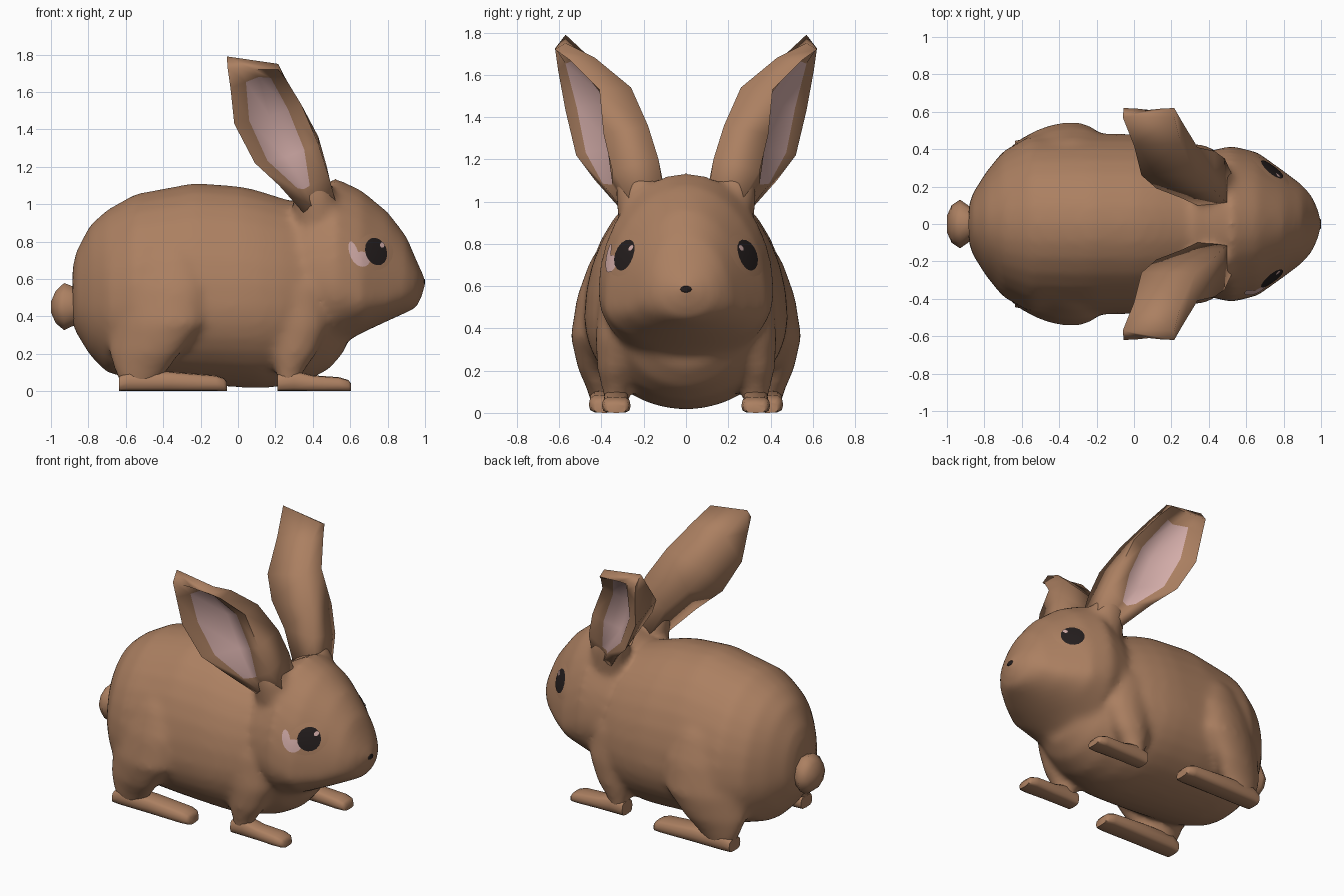
import bpy, bmesh, math
from mathutils import Vector
from mathutils.bvhtree import BVHTree

if "Cube" in bpy.data.objects:
    bpy.data.objects.remove(bpy.data.objects["Cube"])


def material(name, rgb):
    m = bpy.data.materials.new(name)
    m.diffuse_color = (*rgb, 1)
    m.use_nodes = True
    m.node_tree.nodes["Principled BSDF"].inputs["Base Color"].default_value = m.diffuse_color
    return m


FUR = material("brown fur", (0.41, 0.215, 0.12))
PINK = material("pale pink", (0.66, 0.42, 0.40))
DARK = material("dark eye", (0.018, 0.013, 0.013))


def finish(name, bm, mats, angle=50, recalc=True):
    if recalc:
        bmesh.ops.recalc_face_normals(bm, faces=bm.faces)
    me = bpy.data.meshes.new(name)
    bm.to_mesh(me)
    bm.free()
    for m in mats:
        me.materials.append(m)
    me.shade_smooth()
    me.set_sharp_from_angle(angle=math.radians(angle))
    ob = bpy.data.objects.new(name, me)
    bpy.context.collection.objects.link(ob)
    return ob


def skin(bm, rings, rule=None):
    """Skin a list of equal-length point rings and cap both ends."""
    rows = [[bm.verts.new(p) for p in r] for r in rings]
    n = len(rows[0])
    for i in range(len(rows) - 1):
        for k in range(n):
            j = (k + 1) % n
            f = bm.faces.new((rows[i][k], rows[i][j], rows[i + 1][j], rows[i + 1][k]))
            if rule:
                f.material_index = rule(i, k)
    bm.faces.new(rows[0])
    bm.faces.new(rows[-1])


def loft(name, rings, mats=(FUR,), rule=None, angle=50):
    bm = bmesh.new()
    skin(bm, rings, rule)
    return finish(name, bm, mats, angle)


def spow(v, p):
    return math.copysign(abs(v) ** p, v)


def ring_x(x, top, bot, w, zm, yc=0, p=1.0, n=32):
    """Cross-section across x, widest at height zm."""
    pts = []
    for k in range(n):
        a = 2 * math.pi * k / n
        c, s = spow(math.cos(a), p), spow(math.sin(a), p)
        pts.append((x, yc + w * c, zm + (top - zm if s > 0 else zm - bot) * s))
    return pts


def ring_z(z, xc, rx, yc, ry, slant=0.0, n=20):
    """Horizontal oval; slant turns its rear end toward the middle."""
    return [(xc + rx * math.cos(2 * math.pi * k / n),
             yc + ry * math.sin(2 * math.pi * k / n)
             + slant * rx * math.cos(2 * math.pi * k / n), z) for k in range(n)]


def mirror(ring, side):
    return [(x, y * side, z) for x, y, z in ring]


# sections: x, top, bottom, half width, height of widest point
torso = [(-0.885, 0.66, 0.36, 0.09, 0.48), (-0.865, 0.75, 0.31, 0.16, 0.48),
         (-0.79, 0.89, 0.19, 0.28, 0.46), (-0.70, 0.97, 0.10, 0.39, 0.45),
         (-0.55, 1.055, 0.06, 0.475, 0.45), (-0.23, 1.115, 0.035, 0.485, 0.45),
         (0.02, 1.095, 0.02, 0.48, 0.45), (0.12, 1.07, 0.015, 0.47, 0.45),
         (0.23, 1.035, 0.025, 0.445, 0.45), (0.38, 0.99, 0.06, 0.39, 0.45),
         (0.49, 0.86, 0.12, 0.32, 0.45), (0.575, 0.70, 0.22, 0.22, 0.45)]
head = [(0.12, 0.85, 0.50, 0.20, 0.62), (0.24, 0.97, 0.38, 0.32, 0.62),
        (0.38, 1.06, 0.26, 0.385, 0.60), (0.52, 1.14, 0.23, 0.42, 0.57),
        (0.66, 1.075, 0.31, 0.385, 0.50), (0.80, 0.96, 0.375, 0.285, 0.50),
        (0.90, 0.83, 0.42, 0.21, 0.54), (0.955, 0.70, 0.445, 0.145, 0.57),
        (0.985, 0.635, 0.51, 0.075, 0.58), (1.0, 0.61, 0.555, 0.03, 0.585)]
# sections: z, centre x, radius x, centre y, radius y, slant
haunch = [(0.02, -0.53, 0.09, 0.385, 0.06), (0.10, -0.52, 0.14, 0.39, 0.075, 0.1),
          (0.20, -0.50, 0.19, 0.40, 0.10, 0.25), (0.36, -0.43, 0.26, 0.37, 0.165, 0.25),
          (0.55, -0.41, 0.26, 0.34, 0.165, 0.25), (0.72, -0.38, 0.20, 0.30, 0.15, 0.2),
          (0.90, -0.35, 0.10, 0.25, 0.08)]
shoulder = [(0.02, 0.27, 0.05, 0.33, 0.055), (0.10, 0.275, 0.075, 0.33, 0.065),
            (0.20, 0.30, 0.12, 0.33, 0.09), (0.35, 0.32, 0.17, 0.30, 0.13),
            (0.55, 0.32, 0.17, 0.27, 0.14), (0.75, 0.30, 0.08, 0.24, 0.08)]
ear_root = [(0.90, 0.43, 0.13, 0.20, 0.12), (1.04, 0.41, 0.12, 0.22, 0.115),
            (1.13, 0.39, 0.095, 0.235, 0.09), (1.18, 0.37, 0.06, 0.24, 0.05)]

# body: torso, head, upper legs and ear roots fused into one soft skin
bm = bmesh.new()
skin(bm, [ring_x(*r) for r in torso])
skin(bm, [ring_x(*r) for r in head])
for side in (1, -1):
    for part in (haunch, shoulder, ear_root):
        skin(bm, [mirror(ring_z(*r), side) for r in part])
raw = finish("body_parts", bm, [FUR])
fuse = raw.modifiers.new("fuse", "REMESH")
fuse.mode, fuse.voxel_size = "VOXEL", 0.02
soft = raw.modifiers.new("soften", "SMOOTH")
soft.factor, soft.iterations = 0.5, 16
deps = bpy.context.evaluated_depsgraph_get()
me = bpy.data.meshes.new_from_object(raw.evaluated_get(deps))
bpy.data.objects.remove(raw)
me.materials.clear()
me.materials.append(FUR)
me.shade_smooth()
body = bpy.data.objects.new("body", me)
bpy.context.collection.objects.link(body)
tree = BVHTree.FromPolygons([v.co for v in me.vertices], [p.vertices for p in me.polygons])

# tail
tail = [(-0.83, 0.56, 0.34, 0.10, 0.45), (-0.88, 0.565, 0.345, 0.095, 0.45),
        (-0.93, 0.585, 0.32, 0.13, 0.45), (-0.975, 0.54, 0.36, 0.10, 0.45),
        (-1.0, 0.48, 0.42, 0.045, 0.45)]
loft("tail", [ring_x(*r, n=10) for r in tail], angle=80)

# foot sections: x, top, half width
hind_foot = [(-0.635, 0.08, 0.06), (-0.58, 0.11, 0.07), (-0.36, 0.105, 0.072),
             (-0.12, 0.085, 0.075), (-0.075, 0.07, 0.065), (-0.06, 0.05, 0.05)]
front_foot = [(0.21, 0.09, 0.055), (0.30, 0.11, 0.06), (0.40, 0.085, 0.06),
              (0.54, 0.075, 0.068), (0.59, 0.06, 0.06), (0.605, 0.04, 0.045)]

# ear sections: back edge, back spine, front spine, front edge, inner fold
ear = [[(.38, .27, .92), (.38, .08, .95), (.52, .10, 1.0), (.54, .23, .95), (.45, .27, .92)],
       [(.22, .43, 1.10), (.25, .14, 1.20), (.475, .13, 1.20), (.485, .35, 1.15), (.35, .35, 1.08)],
       [(.09, .52, 1.22), (.12, .19, 1.34), (.43, .18, 1.36), (.43, .39, 1.32), (.25, .34, 1.25)],
       [(-.02, .57, 1.43), (.04, .26, 1.47), (.33, .26, 1.54), (.34, .41, 1.53), (.17, .36, 1.47)],
       [(-.04, .605, 1.62), (0, .42, 1.65), (.25, .43, 1.68), (.255, .55, 1.67), (.11, .50, 1.68)],
       [(-.055, .62, 1.725), (-.06, .57, 1.79), (.215, .57, 1.75), (.215, .62, 1.72), (.08, .61, 1.72)]]
pink_edge = [0.7, 0.75, 0.42, 0.42, 0.55, 0.5]


def patch(name, cx, cz, rx, rz, side, mat, lift, bulge=0.0, tilt=0.0):
    """Thin oval plate wrapped onto the side of the head."""
    bm = bmesh.new()
    n, rows = 16, []
    for f in (0.02, 0.4, 0.75, 1.0):
        row = []
        for k in range(n):
            a = 2 * math.pi * k / n
            u, v = rx * f * math.cos(a), rz * f * math.sin(a)
            x = cx + u * math.cos(tilt) - v * math.sin(tilt)
            z = cz + u * math.sin(tilt) + v * math.cos(tilt)
            hit, nor, _, _ = tree.ray_cast(Vector((x, 2 * side, z)), Vector((0, -side, 0)))
            row.append(bm.verts.new(hit + nor * (lift + bulge * (1 - f * f))))
        rows.append(row)
    bm.faces.new(rows[0])
    for a, b in zip(rows, rows[1:]):
        for k in range(n):
            j = (k + 1) % n
            bm.faces.new((a[k], b[k], b[j], a[j]))
    bmesh.ops.recalc_face_normals(bm, faces=bm.faces)
    bm.normal_update()
    if sum(f.normal.y * f.calc_area() for f in bm.faces) * side < 0:
        bmesh.ops.reverse_faces(bm, faces=bm.faces)
    finish(name, bm, [mat], 80, recalc=False)


for side, label in ((1, "left"), (-1, "right")):
    # feet
    for name, foot, yc in (("hind_foot", hind_foot, 0.385), ("front_foot", front_foot, 0.33)):
        loft(label + "_" + name,
             [mirror(ring_x(x, t, 0, w, t * 0.45, yc, 0.6, 12), side) for x, t, w in foot])

    # ears: flat rim around a deeper pink lining
    rings = []
    for sec, e in zip(ear, pink_edge):
        b, sb, sf, f, i = (Vector(p) for p in sec)
        p1, p2 = f.lerp(i, e), b.lerp(i, e)
        p1.y = f.y + (i.y - f.y) * e * 0.6
        p2.y = b.y + (i.y - b.y) * e * 0.6
        rings.append(mirror([b, sb, sf, f, p1, i, p2], side))
    loft(label + "_ear", rings, (FUR, PINK),
         lambda i, k: int(1 <= i <= 3 and k in (4, 5)), 95)

    # eyes
    patch(label + "_eyelid", 0.73, 0.745, 0.10, 0.10, side, FUR, 0.001, 0.004)
    patch(label + "_eye", 0.735, 0.745, 0.057, 0.075, side, DARK, 0.006, 0.003, 0.35)
    patch(label + "_eye_glint", 0.765, 0.778, 0.012, 0.014, side, PINK, 0.011)

# pink marking behind the right eye
patch("cheek_marking_upper", 0.617, 0.74, 0.023, 0.062, -1, PINK, 0.005, 0, 0.3)
patch("cheek_marking_lower", 0.66, 0.705, 0.044, 0.04, -1, PINK, 0.0055, 0, -0.4)

# nose
loft("nose", [ring_x(x, 0.585 + r * 0.65, 0.585 - r * 0.65, r, 0.585, n=10)
              for x, r in ((0.965, 0.029), (0.994, 0.028), (1.0, 0.022))], (DARK,))
